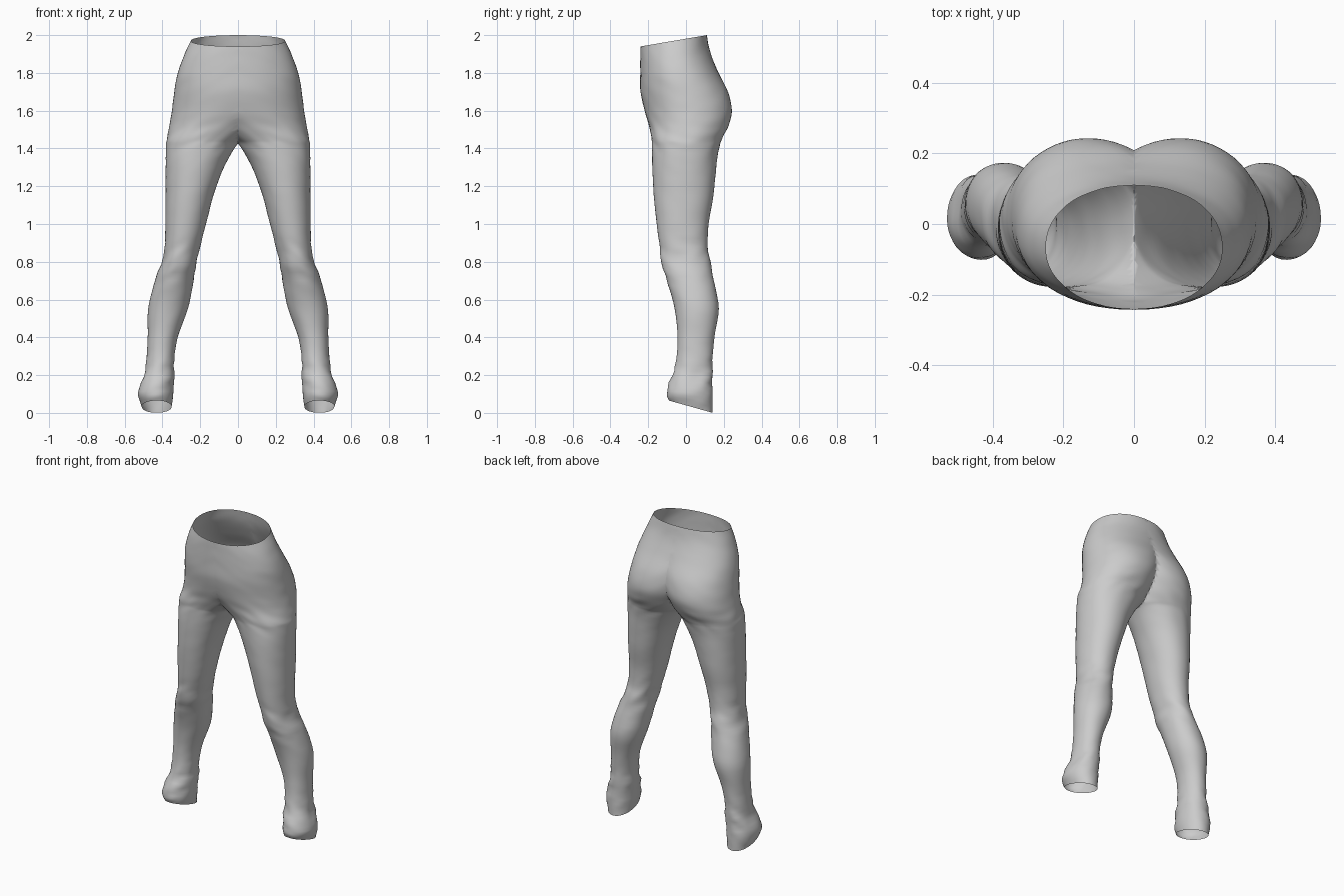
import bpy, bmesh, math
from mathutils import Vector, noise

if "Cube" in bpy.data.objects:
    bpy.data.objects.remove(bpy.data.objects["Cube"])

# One leg with half of the hips: z, outer x, inner x (front half), inner x (back half),
# front y, back y, tilt. Everything past x = 0 is cut away before mirroring.
ROWS = [
    (1.981, .25, -.25, -.25, -.24, .11, .17),
    (1.90, .285, -.28, -.27, -.242, .128, .10),
    (1.80, .32, -.31, -.22, -.242, .168, .05),
    (1.70, .337, -.32, -.14, -.24, .222, 0),
    (1.60, .350, -.28, -.09, -.22, .243, 0),
    (1.52, .362, -.15, -.05, -.195, .225, 0),
    (1.45, .378, -.03, -.02, -.183, .19, 0),
    (1.41, .381, .012, .012, -.18, .176, 0),
    (1.30, .383, .075, .075, -.178, .16, 0),
    (1.15, .383, .13, .13, -.17, .145, 0),
    (1.00, .385, .17, .17, -.155, .12, 0),
    (0.88, .388, .20, .20, -.138, .115, 0),
    (0.80, .403, .22, .22, -.133, .13, 0),
    (0.70, .44, .235, .235, -.10, .15, 0),
    (0.55, .475, .265, .265, -.06, .173, 0),
    (0.40, .478, .32, .32, -.045, .15, 0),
    (0.25, .488, .34, .34, -.058, .138, 0),
    (0.11, .527, .34, .34, -.10, .14, -.05),
    (0.04, .51, .352, .352, -.09, .14, -.28),
]
SIDES, STEPS = 64, 5


def smooth_rows(rows, steps):
    """Catmull-Rom between the measured sections."""
    out = []
    for i in range(len(rows) - 1):
        a, b, c, d = (rows[max(i - 1, 0)], rows[i], rows[i + 1],
                      rows[min(i + 2, len(rows) - 1)])
        for s in range(steps):
            t = s / steps
            out.append([.5 * (2 * q + (r - p) * t + (2 * p - 5 * q + 4 * r - w) * t * t
                              + (3 * q - p - 3 * r + w) * t ** 3)
                        for p, q, r, w in zip(a, b, c, d)])
    return out + [list(rows[-1])]


def bump(z, mid, width):
    return math.exp(-((z - mid) / width) ** 2)


def section(row):
    """Rounded section whose front and back halves have their own width."""
    z, xo, xf, xb, yf, yb, tilt = row
    yc, ry = (yf + yb) / 2, (yb - yf) / 2
    pts = []
    for j in range(SIDES):
        a = math.tau * j / SIDES
        c, s = math.cos(a), math.sin(a)
        xi = xb if s > 1e-6 else xf
        px = math.copysign(abs(c) ** .95, c)
        py = math.copysign(abs(s) ** .95, s)
        p = Vector(((xo + xi) / 2 + px * (xo - xi) / 2, yc + py * ry, 0))
        p.z = z + tilt * p.y
        # cloth folds: strongest at ankle, lighter at knee and crotch
        amp = .012 * bump(z, .2, .09) + .005 * bump(z, .78, .12) \
            + .004 * bump(z, 1.45, .08) + .0015
        n = noise.noise(Vector((p.x * 10, p.y * 10, p.z * 22 + p.x * 12)))
        pts.append(p + Vector((c, s, 0)) * n * amp)
    return pts


# Loft the sections, leaving waist and ankle open
bm = bmesh.new()
rings = [[bm.verts.new(p) for p in section(r)] for r in smooth_rows(ROWS, STEPS)]
for top, low in zip(rings, rings[1:]):
    for j in range(SIDES):
        k = (j + 1) % SIDES
        bm.faces.new((top[j], low[j], low[k], top[k]))

# Cut on the centre plane so the halves join at belly, crotch and seat
bmesh.ops.bisect_plane(bm, geom=bm.verts[:] + bm.edges[:] + bm.faces[:], dist=1e-5,
                       plane_co=(0, 0, 0), plane_no=(1, 0, 0), clear_inner=True)
mesh = bpy.data.meshes.new("leggings")
bm.to_mesh(mesh)
bm.free()
leggings = bpy.data.objects.new("leggings", mesh)
bpy.context.collection.objects.link(leggings)

mirror = leggings.modifiers.new("other_leg", 'MIRROR')
mirror.use_axis[0] = True
mirror.merge_threshold = .001

bpy.context.view_layer.objects.active = leggings
leggings.select_set(True)
bpy.ops.object.shade_smooth_by_angle(angle=math.radians(40))
